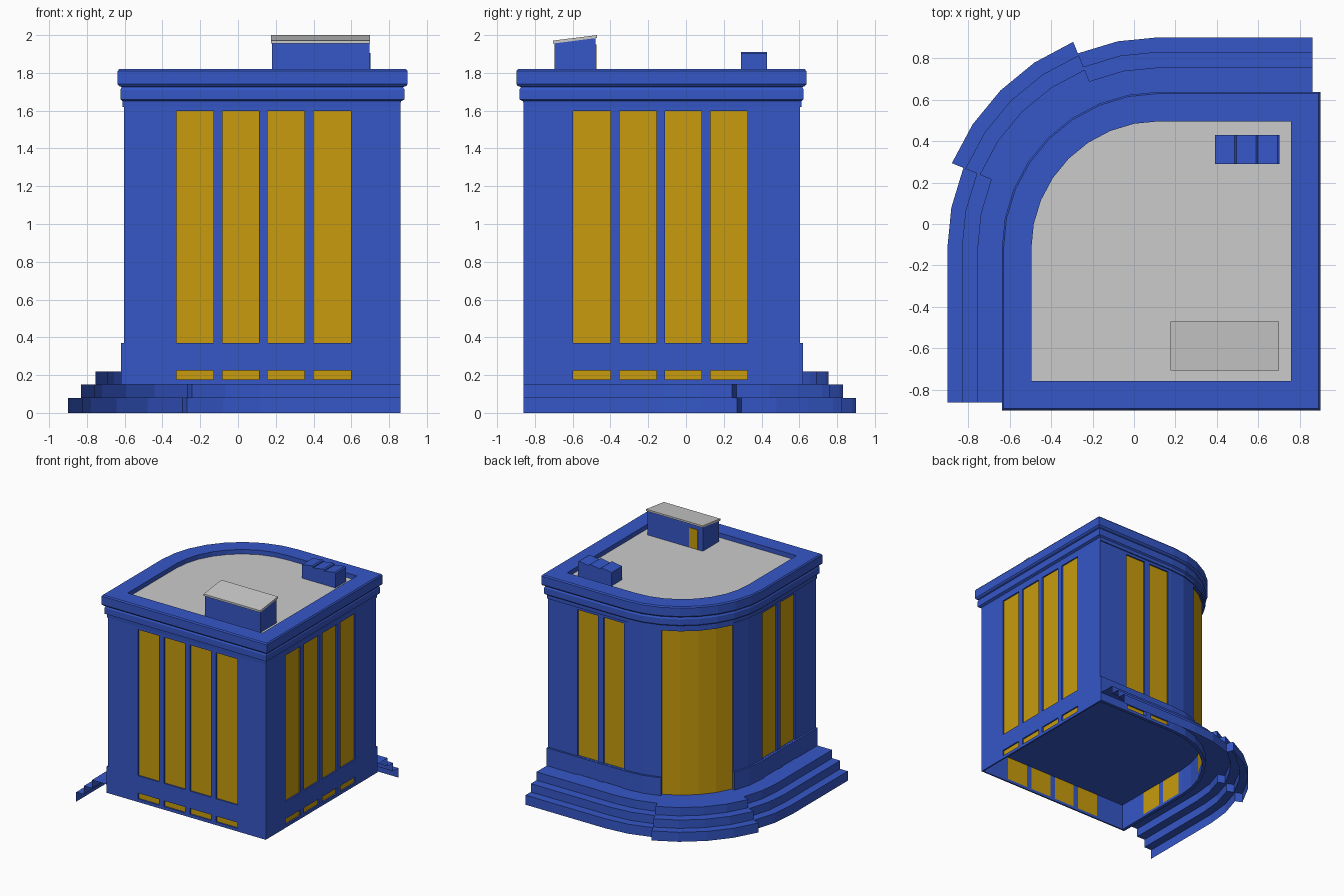
import bpy
import bmesh
from math import cos, sin, radians

if "Cube" in bpy.data.objects:
    bpy.data.objects.remove(bpy.data.objects["Cube"])

CX, CY = 0.12, -0.12          # centre of the rounded corner
R, FR = 0.723, 0.86           # wall radius there, and distance of the straight walls


def material(name, rgb):
    m = bpy.data.materials.new(name)
    m.diffuse_color = (*rgb, 1)
    m.use_nodes = True
    m.node_tree.nodes["Principled BSDF"].inputs["Base Color"].default_value = m.diffuse_color
    return m


BLUE = material("blue_stone", (0.035, 0.095, 0.57))
GOLD = material("gold_glass", (0.58, 0.33, 0.004))


def make(name, verts, faces, mat=None):
    me = bpy.data.meshes.new(name)
    me.from_pydata(verts, [], faces)
    bm = bmesh.new()
    bm.from_mesh(me)
    bmesh.ops.recalc_face_normals(bm, faces=bm.faces)
    bm.to_mesh(me)
    bm.free()
    ob = bpy.data.objects.new(name, me)
    bpy.context.collection.objects.link(ob)
    if mat:
        me.materials.append(mat)
    return ob


def polar(r, i):
    a = radians(180 - 11.25 * i)
    return (CX + r * cos(a), CY + r * sin(a))


def outline(dl, df):
    # footprint grown by dl on the left/back and df on the front/right
    r = R + dl
    return ([(FR + df, CY + r), (FR + df, -FR - df), (CX - r, -FR - df)]
            + [polar(r, i) for i in range(9)])


def grid(rings, close_ring=False, close_profile=False):
    m, n = len(rings), len(rings[0])
    verts = [v for ring in rings for v in ring]
    faces = [(j * n + i, j * n + (i + 1) % n,
              (j + 1) % m * n + (i + 1) % n, (j + 1) % m * n + i)
             for j in range(m if close_profile else m - 1)
             for i in range(n if close_ring else n - 1)]
    return verts, faces


def box_data(x0, x1, y0, y1, z0, z1):
    v = [(x, y, z) for z in (z0, z1) for x, y in ((x0, y0), (x1, y0), (x1, y1), (x0, y1))]
    f = [(0, 3, 2, 1), (4, 5, 6, 7), (0, 1, 5, 4), (1, 2, 6, 5), (2, 3, 7, 6), (3, 0, 4, 7)]
    return v, f


def merge(parts):
    verts, faces = [], []
    for v, f in parts:
        o = len(verts)
        verts += v
        faces += [tuple(k + o for k in face) for face in f]
    return verts, faces


def swap(part):
    # mirror across the diagonal: front <-> right, left <-> back
    v, f = part
    return [(-y, -x, z) for x, y, z in v], f


# Walls with plinth, cornice and parapet, as one swept profile
profile = [(.016, 0, .15), (.016, 0, .37), (0, 0, .37), (0, 0, 1.62), (.009, 0, 1.62),
           (.009, .002, 1.65), (.02, .022, 1.66), (.02, .022, 1.71), (.012, .014, 1.725),
           (.026, .03, 1.73), (.034, .038, 1.74), (.034, .038, 1.81), (.026, .03, 1.82),
           (-.108, -.103, 1.82), (-.108, -.103, 1.78), (-.012, -.012, 1.77), (-.012, -.012, .15)]
walls = make("walls", *grid([[(x, y, z) for x, y in outline(a, b)] for a, b, z in profile],
                            True, True), BLUE)

# Window openings and panes
front_x = [(-.325, -.13), (-.083, .11), (.157, .353), (.40, .597)]
back_x = [(.155, .345), (.395, .585)]
cuts, panes = [], []
for xs, y, off in ((front_x, -FR, .013), (back_x, CY + R, -.013)):
    for x0, x1 in xs:
        for z0, z1 in ((.175, .225), (.37, 1.597)):
            b = box_data(x0, x1, y - .04, y + .04, z0 + .001, z1)
            cuts += [b, swap(b)]
        yp = y + off
        p = ([(x0 - .001, yp, .172), (x1 + .001, yp, .172),
              (x1 + .001, yp, 1.6), (x0 - .001, yp, 1.6)], [(0, 1, 2, 3)])
        panes += [p, swap(p)]

# Curved entrance opening and its glass
arc = range(2, 7)
sector = grid([[(*polar(r, i), z) for r, z in ((.67, .22), (.8, .22), (.8, 1.6), (.67, 1.6))]
               for i in arc], True)
sector[1].extend([(0, 1, 2, 3), (16, 17, 18, 19)])
cuts.append(sector)
make("entrance_glass", *grid([[(*polar(R - .012, i), z) for i in arc] for z in (.2, 1.605)]), GOLD)
make("window_panes", *merge(panes), GOLD)

cutter = make("opening_cutter", *merge(cuts))
cutter.hide_render = True
mod = walls.modifiers.new("openings", 'BOOLEAN')
mod.operation, mod.solver, mod.object = 'DIFFERENCE', 'EXACT', cutter
bpy.context.view_layer.objects.active = walls
bpy.ops.object.modifier_apply(modifier=mod.name)
bpy.data.objects.remove(cutter)

# Floor underside and flat roof
ring = list(range(12))
make("floor", [(x, y, .37) for x, y in outline(-.014, -.014)], [ring[::-1]], BLUE)
make("flat_roof", [(x, y, 1.782) for x, y in outline(-.1, -.1)], [ring])

# Steps: thin stepped sheets, the entrance flight pushed outward
steps = [(.725, .22), (.875, .22), (.875, .15), (.95, .15), (.95, .08), (1.02, .08), (1.02, 0)]
flight = [(r + (.06 if k else 0), z) for k, (r, z) in enumerate(steps)]
side = grid([[(CX - r, -FR, z)] + [(*polar(r, i), z) for i in range(3)] for r, z in steps])
make("side_steps", *merge([side, swap(side)]), BLUE)
mid = grid([[(*polar(r, i), z) for i in arc] for r, z in flight])
ends = []
for i in (2, 6):
    for k in (1, 3, 5):
        (r0, z1), (_, z0) = steps[k], steps[k + 1]
        r1 = flight[k][0]
        ends.append(([(*polar(r, i), z) for r, z in ((r0, z0), (r1, z0), (r1, z1), (r0, z1))],
                     [(0, 1, 2, 3)]))
make("entrance_steps", *merge([mid] + ends), BLUE)


def extrude(name, pts, a, b, place, mat=None):
    # solid between a and b from a flat outline
    n = len(pts)
    v, f = grid([[place(p, q, t) for p, q in pts] for t in (a, b)], True)
    return make(name, v, f + [tuple(range(n)), tuple(range(n, 2 * n))], mat)


# Roof hut with sloping lid and door
side_x = lambda y, z, x: (x, y, z)
extrude("roof_hut", [(-.695, 1.78), (-.48, 1.78), (-.48, 1.985), (-.695, 1.957)],
        .18, .695, side_x, BLUE)
extrude("hut_lid", [(-.705, 1.955), (-.47, 1.985), (-.47, 2.0), (-.705, 1.971)],
        .175, .70, side_x)
make("hut_door", *box_data(.225, .305, -.482, -.475, 1.785, 1.95), GOLD)

# Roof vents with gently saw-toothed tops
teeth = [(.39, 1.78)]
for k in range(3):
    x = .39 + k * .104
    teeth += [(x, 1.895), (x + .094, 1.91), (x + .104, 1.903)]
teeth.append((.702, 1.78))
extrude("roof_vents", teeth, .29, .43, lambda x, z, y: (x, y, z), BLUE)
